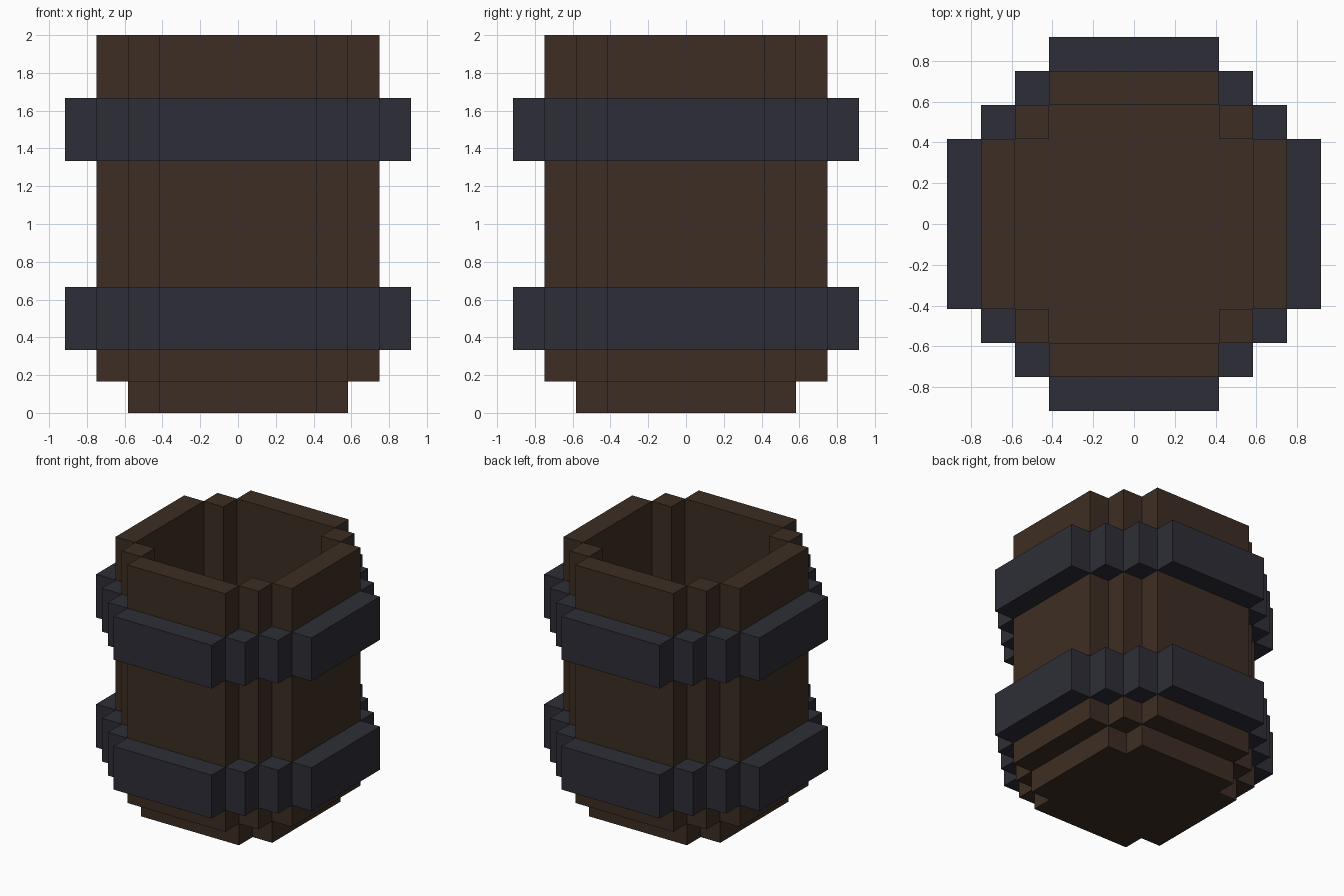
import bpy
import bmesh

cube = bpy.data.objects.get("Cube")
if cube:
    bpy.data.objects.remove(cube, do_unlink=True)

U = 1 / 6  # one block


def material(name, color):
    mat = bpy.data.materials.new(name)
    mat.use_nodes = True
    mat.diffuse_color = color
    bsdf = next(n for n in mat.node_tree.nodes if n.type == 'BSDF_PRINCIPLED')
    bsdf.inputs["Base Color"].default_value = color
    bsdf.inputs["Roughness"].default_value = 0.9
    return mat


def finish(name, bm, mat):
    bmesh.ops.recalc_face_normals(bm, faces=bm.faces)
    mesh = bpy.data.meshes.new(name)
    bm.to_mesh(mesh)
    bm.free()
    mesh.materials.append(mat)
    obj = bpy.data.objects.new(name, mesh)
    bpy.context.collection.objects.link(obj)
    return obj


def add_prism(bm, outline, z0, z1):
    """Extrude a plan outline, given in blocks, from z0 to z1."""
    face = bm.faces.new([bm.verts.new((x * U, y * U, z0 * U)) for x, y in outline])
    moved = bmesh.ops.extrude_face_region(bm, geom=[face], use_keep_orig=True)
    verts = [g for g in moved["geom"] if isinstance(g, bmesh.types.BMVert)]
    bmesh.ops.translate(bm, verts=verts, vec=(0, 0, (z1 - z0) * U))


def add_box(bm, x0, x1, y0, y1, z0, z1):
    add_prism(bm, [(x0, y0), (x1, y0), (x1, y1), (x0, y1)], z0, z1)


def stepped_ring(name, reach, z0, z1, mat):
    """Four flat sides joined by diagonal runs of corner blocks."""
    bm = bmesh.new()
    flat = 2.5
    for s in (-1, 1):
        a, b = sorted((s * (reach - 1), s * reach))
        add_box(bm, a, b, -flat, flat, z0, z1)
        add_box(bm, -flat, flat, a, b, z0, z1)
    for i in range(int(reach - flat) - 1):
        x, y = flat + i, reach - 2 - i
        for sx in (-1, 1):
            for sy in (-1, 1):
                xs = sorted((sx * x, sx * (x + 1)))
                ys = sorted((sy * y, sy * (y + 1)))
                add_box(bm, *xs, *ys, z0, z1)
    return finish(name, bm, mat)


wood = material("dark brown wood", (0.046, 0.027, 0.017, 1))
iron = material("dark blue grey iron", (0.027, 0.027, 0.038, 1))

# Base: a plus-shaped slab that also forms the floor
a, b = 2.5, 3.5
plus = [(b, -a), (b, a), (a, a), (a, b), (-a, b), (-a, a),
        (-b, a), (-b, -a), (-a, -a), (-a, -b), (a, -b), (a, -a)]
bm = bmesh.new()
add_prism(bm, plus, 0, 1)
finish("barrel_base", bm, wood)

# Open-topped wall and the two hoops around it
stepped_ring("barrel_wall", 4.5, 1, 12, wood)
for name, z in (("lower_hoop", 2), ("upper_hoop", 8)):
    stepped_ring(name, 5.5, z, z + 2, iron)
